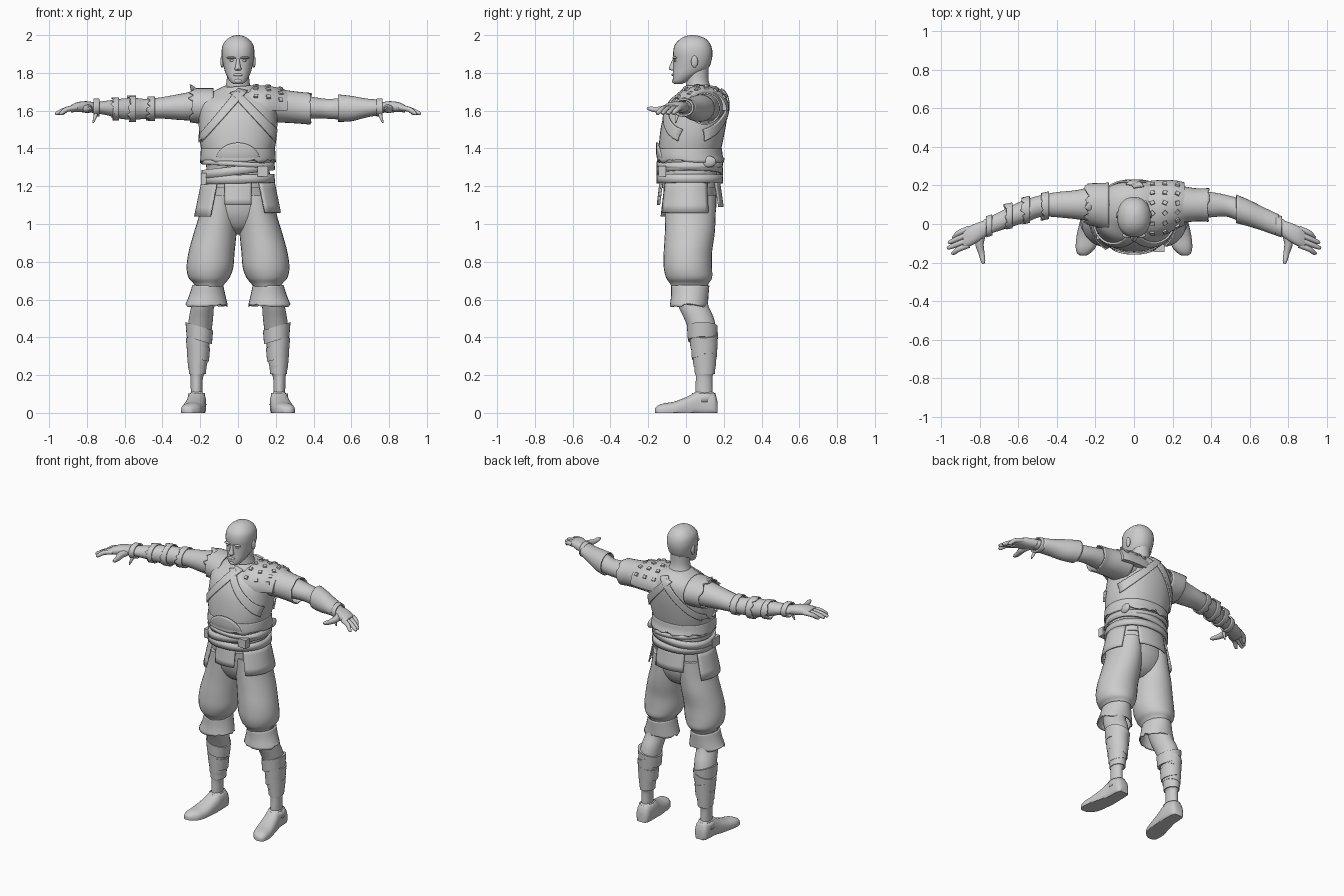
import bpy, bmesh, math, random
from mathutils import Vector
from mathutils.bvhtree import BVHTree

random.seed(4)
grey = bpy.data.materials.new("plain grey")
grey.diffuse_color = (0.6, 0.6, 0.6, 1)


def finish(name, bm, mirror=False, thick=0, angle=40):
    bmesh.ops.recalc_face_normals(bm, faces=bm.faces)
    me = bpy.data.meshes.new(name)
    bm.to_mesh(me)
    bm.free()
    me.shade_smooth()
    me.set_sharp_from_angle(angle=math.radians(angle))
    ob = bpy.data.objects.new(name, me)
    bpy.context.collection.objects.link(ob)
    me.materials.append(grey)
    if mirror:
        ob.modifiers.new("mirror", 'MIRROR').use_mirror_merge = False
    if thick:
        s = ob.modifiers.new("thickness", 'SOLIDIFY')
        s.thickness, s.offset = thick, 0
    return ob


def skin(bm, rows, caps):
    n = len(rows[0])
    for r, q in zip(rows, rows[1:]):
        for i in range(n):
            bm.faces.new((r[i], r[(i + 1) % n], q[(i + 1) % n], q[i]))
    if caps:
        bm.faces.new(rows[0])
        bm.faces.new(rows[-1])


def catmull(keys, sub):
    """Smoothly interpolate a list of tuples."""
    out, m = [], len(keys) - 1
    for i in range(m):
        a, b, c, d = (keys[max(0, min(m, i + k))] for k in (-1, 0, 1, 2))
        for s in range(sub):
            t = s / sub
            out.append([0.5 * (2 * q + (r - p) * t + (2 * p - 5 * q + 4 * r - s4) * t * t
                               + (3 * q - p - 3 * r + s4) * t ** 3)
                        for p, q, r, s4 in zip(a, b, c, d)])
    return out + [list(keys[-1])]


def loft(name, keys, axis='z', sub=4, n=28, p=1.0, caps=True, mirror=False, thick=0,
         floor=-9, jag=0, tilt=0):
    """Rings given as (position, low a, high a, low b, high b) across an axis."""
    bm, rows = bmesh.new(), []
    rings = catmull(keys, sub)
    for k, (t, a0, a1, b0, b1) in enumerate(rings):
        row = []
        for i in range(n):
            th = math.tau * i / n
            c, s = math.cos(th), math.sin(th)
            a = (a0 + a1) / 2 + (a1 - a0) / 2 * math.copysign(abs(c) ** p, c)
            b = (b0 + b1) / 2 + (b1 - b0) / 2 * math.copysign(abs(s) ** p, s)
            u = t + (random.uniform(-jag, jag) if k == len(rings) - 1 else 0)
            co = {'z': (a, b, u + tilt * a), 'x': (u, a, b), 'y': (a, u, b)}[axis]
            row.append(bm.verts.new((co[0], co[1], max(co[2], floor))))
        rows.append(row)
    skin(bm, rows, caps)
    return finish(name, bm, mirror, thick)


def tube(name, pts, mirror=True, n=10):
    """Round limb through (x, y, z, radius) points with rounded ends."""
    first, last = pts[0], pts[-1]
    bm, rows = bmesh.new(), []
    path = catmull(pts, 4)
    for i, q in enumerate(path):
        d = Vector(path[min(i + 1, len(path) - 1)][:3]) - Vector(path[max(i - 1, 0)][:3])
        rot = d.to_track_quat('Z', 'Y')
        rows.append([bm.verts.new(Vector(q[:3]) + rot @ Vector(
            (q[3] * math.cos(math.tau * j / n), q[3] * math.sin(math.tau * j / n), 0)))
            for j in range(n)])
    skin(bm, rows, True)
    return finish(name, bm, mirror)


def blob(name, loc, size, mirror=False, box=False):
    bm = bmesh.new()
    if box:
        bmesh.ops.create_cube(bm, size=2)
    else:
        bmesh.ops.create_uvsphere(bm, u_segments=16, v_segments=10, radius=1)
    for v in bm.verts:
        v.co = Vector([v.co[i] * size[i] + loc[i] for i in range(3)])
    return finish(name, bm, mirror)


def tree(ob):
    return BVHTree.FromPolygons([v.co for v in ob.data.vertices],
                                [f.vertices for f in ob.data.polygons])


def patch(name, bvh, f, side, lift=0.006, nu=16, nv=8):
    """Plate laid on a surface; f(u, v) gives x, z; side -1 front, 1 back."""
    bm, grid = bmesh.new(), []
    for i in range(nu + 1):
        row = []
        for j in range(nv + 1):
            x, z = f(i / nu, j / nv)
            hit, nor = bvh.ray_cast(Vector((x, side * 2, z)), Vector((0, -side, 0)))[:2]
            row.append(bm.verts.new(hit + nor * lift) if hit else None)
        grid.append(row)
    for i in range(nu):
        for j in range(nv):
            q = (grid[i][j], grid[i + 1][j], grid[i + 1][j + 1], grid[i][j + 1])
            if all(q):
                bm.faces.new(q)
    finish(name, bm, thick=0.01)


def quad(a, b, c, d):
    return lambda u, v: tuple((a[k] * (1 - u) + b[k] * u) * (1 - v)
                              + (d[k] * (1 - u) + c[k] * u) * v for k in (0, 1))


# Head and face
head = loft("head", [(1.742, -.025, .025, -.062, -.02), (1.755, -.042, .042, -.069, .01),
                     (1.785, -.06, .06, -.07, .06), (1.82, -.073, .073, -.068, .115),
                     (1.865, -.083, .083, -.066, .135), (1.91, -.087, .087, -.068, .14),
                     (1.95, -.08, .08, -.058, .13), (1.98, -.056, .056, -.03, .105),
                     (1.995, -.028, .028, .0, .07), (2.0, -.006, .006, .03, .045)], p=.9)
loft("neck", [(1.66, -.11, .11, .0, .18), (1.71, -.075, .075, .0, .14),
              (1.76, -.06, .06, .0, .12), (1.83, -.06, .06, .0, .12)])
loft("nose", [(1.812, -.01, .01, -.072, -.05), (1.82, -.018, .018, -.091, -.05),
              (1.845, -.012, .012, -.083, -.05), (1.875, -.008, .008, -.07, -.05)], n=12)
blob("brow", (.032, -.058, 1.88), (.028, .014, .007), True)
blob("eye", (.032, -.056, 1.865), (.014, .008, .006), True)
blob("lips", (0, -.068, 1.79), (.024, .008, .008))
blob("chin", (0, -.06, 1.757), (.022, .014, .014))
blob("ear", (.084, .045, 1.86), (.01, .018, .032), True)

# Torso, vest hem and collar
torso = loft("torso", [(1.19, -.175, .175, -.13, .17), (1.30, -.168, .168, -.125, .165),
                       (1.37, -.188, .188, -.143, .18), (1.46, -.205, .205, -.14, .2),
                       (1.56, -.208, .208, -.122, .217), (1.64, -.205, .205, -.085, .22),
                       (1.69, -.15, .15, -.03, .205), (1.73, -.075, .075, .01, .16)], p=.9, n=36)
skinmap = tree(torso)
loft("vest_hem", [(1.40, -.192, .192, -.147, .187), (1.365, -.195, .195, -.15, .19),
                  (1.335, -.196, .196, -.15, .2)], p=.9, caps=False, thick=.008, jag=.012, n=36)
loft("collar", [(1.69, -.105, .105, -.03, .17), (1.725, -.08, .08, -.005, .15)],
     caps=False, thick=.012, tilt=.08)
for side, label in ((-1, "front"), (1, "back")):
    patch(label + "_sash", skinmap, quad((-.2, 1.42), (.05, 1.70), (.0, 1.712), (-.2, 1.47)), side)
    patch(label + "_lapel", skinmap, quad((-.04, 1.69), (.19, 1.44), (.2, 1.5), (.0, 1.70)), side)
patch("belly_plate", skinmap, lambda u, v: (.11 * math.cos(math.pi * u) * v,
      1.34 + .09 * math.sin(math.pi * u) * v), -1, .01)

# Belts, buckle and pouch
for i, (z, h, tilt) in enumerate(((1.215, .045, .02), (1.262, .045, .12), (1.305, .025, -.06))):
    loft(f"belt_{i + 1}", [(z, -.19, .19, -.15, .19), (z + h, -.185, .185, -.148, .187)],
         sub=1, p=.9, caps=False, thick=.014, tilt=tilt, n=36)
blob("buckle", (.13, -.125, 1.28), (.028, .02, .028), box=True)
blob("side_pouch", (-.175, -.04, 1.24), (.02, .04, .03), box=True)
blob("belt_knot", (.17, .12, 1.33), (.015, .04, .03))

# Waist flaps hung in angle ranges around the hips
for name, a0, a1, low, flare in (("front_flap", -112, -68, 1.10, .015),
                                 ("left_flap", -55, 35, 1.06, .035),
                                 ("right_flap", -215, -125, 1.04, .04),
                                 ("back_flap", 58, 122, 1.09, .02)):
    bm, rows = bmesh.new(), []
    for k in range(5):
        t, row = k / 4, []
        for i in range(13):
            a = math.radians(a0 + (a1 - a0) * (i / 12 * (1 - .1 * t) + .05 * t))
            g = .006 + flare * t
            row.append(bm.verts.new(((.183 + g) * math.cos(a), .02 + (.15 + g) * math.sin(a),
                                     1.23 + (low - 1.23) * t)))
        rows.append(row)
    for r, q in zip(rows, rows[1:]):
        for i in range(12):
            bm.faces.new((r[i], r[i + 1], q[i + 1], q[i]))
    finish(name, bm, thick=.008)

# Trousers: hips and baggy legs with flared cuffs
loft("hips", [(1.24, -.178, .178, -.125, .165), (1.14, -.187, .187, -.115, .162),
              (1.05, -.19, .19, -.10, .155), (.98, -.13, .13, -.06, .12),
              (.945, -.05, .05, .0, .07)])
loft("trouser_leg", [(1.15, .005, .187, -.11, .158), (1.05, .002, .205, -.11, .157),
                     (.95, .008, .235, -.112, .152), (.85, .018, .262, -.118, .138),
                     (.77, .025, .272, -.118, .138), (.715, .045, .262, -.105, .138),
                     (.685, .07, .235, -.085, .12), (.65, .09, .22, -.07, .11)], mirror=True)
loft("trouser_cuff", [(.675, .082, .238, -.075, .12), (.62, .07, .255, -.075, .115),
                      (.568, .058, .277, -.082, .112)], caps=False, thick=.008, jag=.008, mirror=True)

# Lower legs with stacked wraps
loft("lower_leg", [(.70, .1, .225, -.06, .095), (.58, .125, .245, -.045, .115),
                   (.5, .132, .26, -.01, .148), (.42, .142, .268, .02, .162),
                   (.33, .155, .268, .032, .162), (.22, .17, .258, .048, .15),
                   (.19, .185, .252, .052, .14), (.12, .188, .25, .05, .14),
                   (.05, .188, .25, .05, .14)], mirror=True)
for i, (z, x0, x1, y0, y1, tilt) in enumerate((
        (.385, .132, .278, .005, .168, .3), (.345, .142, .276, .018, .17, -.35),
        (.285, .148, .274, .026, .167, .25), (.25, .157, .27, .034, .163, -.2),
        (.205, .164, .265, .042, .158, 0))):
    loft(f"leg_wrap_{i + 1}", [(z - tilt * .21, x0 + .006, x1 - .006, y0 + .005, y1 - .005),
                               (z + .075 - tilt * .21, x0, x1, y0, y1)],
         sub=2, mirror=True, tilt=tilt)

# Shoes with flat soles
loft("shoe", [(.167, .19, .245, -.02, .06), (.145, .172, .262, -.03, .11),
              (.07, .168, .268, -.03, .118), (.015, .172, .28, -.03, .09),
              (-.06, .18, .297, -.03, .06), (-.12, .198, .302, -.03, .05),
              (-.15, .225, .295, -.02, .038), (-.163, .245, .28, -.01, .025)],
     'y', p=.8, floor=0, mirror=True)
loft("shoe_top", [(.07, .178, .262, .03, .155), (.115, .18, .26, .038, .152)],
     sub=1, caps=False, thick=.01, mirror=True, tilt=-.05)

# Arms and hands
loft("arm", [(.1, .0, .19, 1.53, 1.7), (.2, .012, .195, 1.545, 1.708), (.3, .025, .175, 1.55, 1.69),
             (.4, .035, .165, 1.558, 1.672), (.48, .038, .15, 1.557, 1.662),
             (.55, .012, .13, 1.553, 1.667), (.62, -.01, .102, 1.557, 1.663),
             (.7, -.036, .06, 1.577, 1.652), (.78, -.06, .02, 1.59, 1.642)], 'x', mirror=True)
loft("palm", [(.75, -.05, .025, 1.592, 1.642), (.80, -.088, .01, 1.59, 1.65),
              (.85, -.115, -.01, 1.593, 1.645), (.885, -.127, -.03, 1.59, 1.63)],
     'x', p=.85, n=20, mirror=True)
for i in range(4):
    y, tip = -.035 - .028 * i, (.945, .967, .962, .94)[3 - i] 
    tube(f"finger_{i + 1}", [(.855, y + .01, 1.617, .015), (.905, y - .01, 1.607, .014),
                             (tip - .012, y - .03, 1.588, .011), (tip, y - .034, 1.582, .005)])
tube("thumb", [(.79, -.05, 1.613, .024), (.80, -.1, 1.608, .022), (.79, -.15, 1.605, .016),
               (.782, -.19, 1.61, .012), (.78, -.207, 1.613, .005)])
loft("wrist_cuff", [(.735, -.055, .045, 1.575, 1.66), (.765, -.065, .035, 1.572, 1.66)],
     'x', caps=False, thick=.01, mirror=True)
tube("wrist_tie", [(.75, -.04, 1.59, .01), (.757, -.05, 1.565, .009), (.768, -.055, 1.535, .004)])

# Left sleeve and forearm guard
loft("left_sleeve", [(.17, -.005, .205, 1.54, 1.718), (.25, .01, .192, 1.54, 1.705),
                     (.33, .018, .18, 1.535, 1.695), (.385, .015, .182, 1.53, 1.69)],
     'x', caps=False, thick=.008, jag=.006)
loft("left_forearm_guard", [(.53, .008, .148, 1.545, 1.682), (.6, -.01, .118, 1.548, 1.674),
                            (.68, -.036, .078, 1.568, 1.66), (.75, -.06, .045, 1.58, 1.655)],
     'x', caps=False, thick=.008)
# Right arm bindings and torn armhole
for i, (x, y0, y1, z0, z1) in enumerate(((-.44, .03, .165, 1.55, 1.672), (-.54, .01, .142, 1.543, 1.675),
                                         (-.63, -.018, .108, 1.552, 1.667))):
    loft(f"right_arm_binding_{i + 1}", [(x, y0, y1, z0, z1), (x - .035, y0 - .008, y1 - .008, z0, z1)],
         'x', caps=False, thick=.008, jag=.012)
loft("torn_shoulder", [(-.13, -.03, .21, 1.53, 1.715), (-.2, -.01, .208, 1.535, 1.715),
                       (-.245, .0, .205, 1.54, 1.715)], 'x', caps=False, thick=.008, jag=.018)
loft("torn_spike", [(1.68, -.25, -.19, .04, .16), (1.705, -.25, -.2, .06, .13),
                    (1.738, -.256, -.248, .08, .09)], n=8, sub=1)

# Studded shoulder pad
pad = loft("shoulder_pad", [(.035, -.05, .212, 1.5, 1.722), (.08, -.068, .223, 1.5, 1.732),
                            (.15, -.06, .228, 1.5, 1.732), (.22, -.025, .225, 1.5, 1.72),
                            (.262, -.008, .215, 1.5, 1.705)], 'x', floor=1.6, n=40)
padmap = tree(pad)
for i in range(3):
    for j in range(6):
        a = math.radians(28 + 25 * j)
        d = Vector((0, math.cos(a), math.sin(a)))
        mid = Vector((.095 + .065 * i, .085, 1.61))
        hit, nor = padmap.ray_cast(mid + d, -d)[:2]
        if hit:
            bm = bmesh.new()
            bmesh.ops.create_cube(bm, size=1)
            rot = nor.to_track_quat('Z', 'Y')
            for v in bm.verts:
                k = .8 if v.co.z > 0 else 1
                v.co = hit + rot @ Vector((v.co.x * .026 * k, v.co.y * .024 * k, v.co.z * .016))
            finish(f"stud_{i + 1}_{j + 1}", bm)
